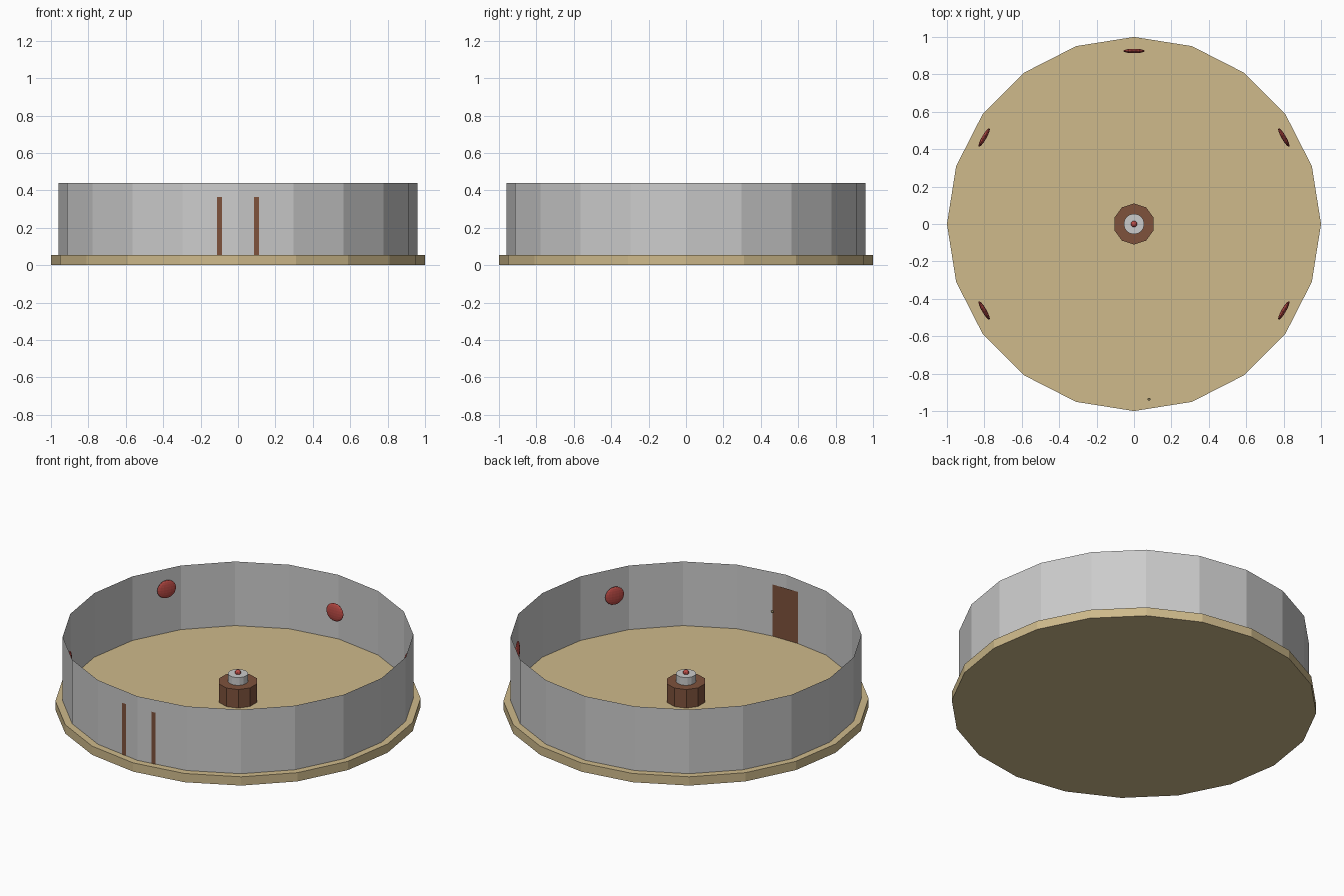
import bpy, math

if "Cube" in bpy.data.objects:
    bpy.data.objects.remove(bpy.data.objects["Cube"])


def material(name, color):
    m = bpy.data.materials.new(name)
    m.diffuse_color = (*color, 1)
    m.use_nodes = True
    m.node_tree.nodes["Principled BSDF"].inputs["Base Color"].default_value = m.diffuse_color
    return m


TAN = material("tan", (0.62, 0.49, 0.26))
BROWN = material("brown", (0.21, 0.085, 0.045))
RED = material("red", (0.5, 0.07, 0.06))
BRASS = material("brass", (0.45, 0.36, 0.18))


def finish(name, mat):
    ob = bpy.context.object
    ob.name = name
    if mat:
        ob.data.materials.append(mat)
    return ob


def cylinder(name, sides, radius, z0, z1, mat=None, fill='NGON'):
    bpy.ops.mesh.primitive_cylinder_add(vertices=sides, radius=radius, depth=z1 - z0,
                                        end_fill_type=fill, location=(0, 0, (z0 + z1) / 2))
    return finish(name, mat)


def ball(name, loc, size, mat, turn=0, segments=16, rings=10):
    bpy.ops.mesh.primitive_uv_sphere_add(segments=segments, ring_count=rings, radius=1,
                                         location=loc, rotation=(0, 0, turn))
    ob = finish(name, mat)
    ob.scale = size
    return ob


# Floor slab and thin open wall
FLOOR = 0.053
cylinder("floor", 20, 1.0, 0, FLOOR, TAN)
cylinder("wall", 20, 0.96, FLOOR, 0.44, fill='NOTHING')

# Door panel, a flat sheet crossing the front corner of the wall
bpy.ops.mesh.primitive_plane_add(size=1, location=(0, -0.9465, (FLOOR + 0.365) / 2),
                                 rotation=(math.pi / 2, 0, 0))
door = finish("door", BROWN)
door.scale = (0.224, 0.365 - FLOOR, 1)
ball("door_knob", (0.08, -0.937, 0.205), (0.008,) * 3, BRASS, segments=8, rings=6)

# Central pedestal with cap and button
cylinder("pedestal", 10, 0.11, FLOOR, 0.165, BROWN)
cylinder("pedestal_cap", 16, 0.055, 0.165, 0.212)
ball("button", (0, 0, 0.217), (0.017,) * 3, RED, segments=12, rings=8)

# Flattened wall discs at uneven heights
for deg, z in ((30, 0.31), (90, 0.228), (150, 0.33), (210, 0.25), (330, 0.29)):
    a = math.radians(deg)
    ball(f"wall_disc_{deg}", (0.925 * math.cos(a), 0.925 * math.sin(a), z),
         (0.012, 0.057, 0.054), RED, turn=a)
